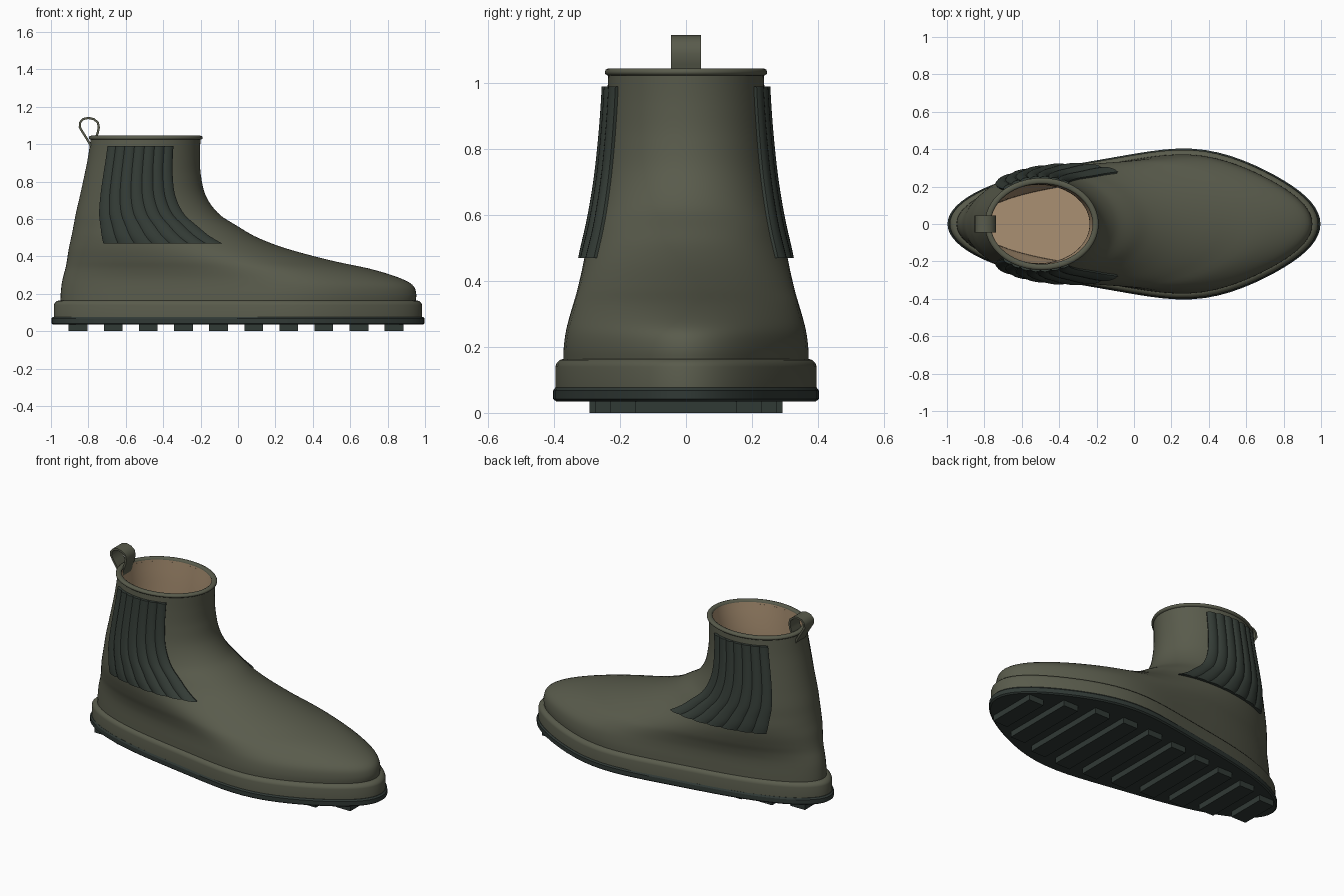
import bpy, bmesh, math

if "Cube" in bpy.data.objects:
    bpy.data.objects.remove(bpy.data.objects["Cube"])

# ---------- colours ----------
def material(name, rgb):
    m = bpy.data.materials.new(name)
    m.diffuse_color = (*rgb, 1)
    m.use_nodes = True
    m.node_tree.nodes["Principled BSDF"].inputs["Base Color"].default_value = m.diffuse_color
    return m

OLIVE = material("olive_rubber", (0.100, 0.105, 0.072))
DARK = material("dark_rubber", (0.030, 0.041, 0.036))
ELASTIC = material("elastic_green", (0.034, 0.045, 0.037))
TAN = material("tan_lining", (0.40, 0.28, 0.17))

# ---------- helpers ----------
def make(name, verts, faces, mat, angle=40):
    me = bpy.data.meshes.new(name)
    me.from_pydata(verts, [], faces)
    me.materials.append(mat)
    ob = bpy.data.objects.new(name, me)
    bpy.context.collection.objects.link(ob)
    bpy.ops.object.select_all(action='DESELECT')
    ob.select_set(True)
    bpy.context.view_layer.objects.active = ob
    bpy.ops.object.shade_smooth_by_angle(angle=math.radians(angle))
    return ob

def loft(name, rings, mat, start=False, end=False, angle=40):
    n = len(rings[0])
    faces = [(i*n + j, i*n + (j+1) % n, (i+1)*n + (j+1) % n, (i+1)*n + j)
             for i in range(len(rings) - 1) for j in range(n)]
    if start:
        faces.append(tuple(reversed(range(n))))
    if end:
        faces.append(tuple(range((len(rings)-1)*n, len(rings)*n)))
    return make(name, [p for r in rings for p in r], faces, mat, angle)

# Boot sections: height, heel x, front x, half width, amount of foot shape
ROWS = [(0.15, -0.95, 0.948, 0.380, 1), (0.20, -0.948, 0.953, 0.379, 1),
        (0.25, -0.943, 0.93, 0.372, 0.95), (0.29, -0.935, 0.85, 0.362, 0.85),
        (0.335, -0.923, 0.70, 0.349, 0.65), (0.375, -0.915, 0.51, 0.337, 0.45),
        (0.44, -0.905, 0.265, 0.319, 0.2), (0.50, -0.892, 0.105, 0.304, 0.05),
        (0.56, -0.88, 0.0, 0.289, 0), (0.625, -0.868, -0.10, 0.276, 0),
        (0.72, -0.846, -0.17, 0.261, 0), (0.83, -0.822, -0.198, 0.249, 0),
        (0.93, -0.802, -0.204, 0.241, 0), (1.04, -0.786, -0.20, 0.235, 0)]

def slope(i, k):
    a, b = ROWS[max(i-1, 0)], ROWS[min(i+1, len(ROWS)-1)]
    return (b[k] - a[k]) / (b[0] - a[0])

def section(z):
    i = 0
    while i < len(ROWS) - 2 and z > ROWS[i+1][0]:
        i += 1
    a, b = ROWS[i], ROWS[i+1]
    h = b[0] - a[0]
    t = (z - a[0]) / h
    return [(2*t**3 - 3*t*t + 1)*a[k] + (3*t*t - 2*t**3)*b[k]
            + h*((t**3 - 2*t*t + t)*slope(i, k) + (t**3 - t*t)*slope(i+1, k))
            for k in range(1, 5)]

def egg(c):
    # wide ball of the foot, narrow heel
    return 0.82 + 0.05*c + 0.2*math.exp(-((c - 0.4)/0.45)**2)

def boot_point(z, ang, d=0.0):
    back, front, w, foot = section(min(z, 1.04))
    c = math.cos(ang)
    shape = 1 + foot*(egg(c) - 1)
    return ((back + front)/2 + ((front - back)/2 + d)*c,
            (w + d)*math.sin(ang)*shape, z)

N = 80
ANG = [2*math.pi*j/N for j in range(N)]

def boot_ring(z, d=0.0):
    return [boot_point(z, a, d) for a in ANG]

def sole_ring(z, rx, ry):
    return [(rx*math.cos(a), ry*math.sin(a)*egg(math.cos(a)), z) for a in ANG]

# ---------- upper, lining and rim ----------
heights = [0.15 + 0.89*i/72 for i in range(73)]
loft("upper", [boot_ring(z) for z in heights], OLIVE, start=True, angle=60)
loft("lining", [boot_ring(z, -0.018 - 0.1*(1.04 - z))
                for z in [1.04 - 0.79*i/30 for i in range(31)]], TAN, end=True)
RIM = [(-0.02, 1.022), (0.004, 1.024), (0.010, 1.029), (0.011, 1.035), (0.008, 1.042),
       (0.0, 1.045), (-0.012, 1.045), (-0.019, 1.041), (-0.021, 1.033)]
loft("collar_rim", [boot_ring(z, d) for d, z in RIM], OLIVE, angle=60)

# ---------- sole ----------
loft("midsole", [sole_ring(*r) for r in
                 [(0.07, 0.985, 0.405), (0.14, 0.985, 0.405), (0.150, 0.981, 0.402),
                  (0.160, 0.970, 0.392), (0.164, 0.958, 0.382)]],
     OLIVE, True, True, 30)
loft("outsole", [sole_ring(*r) for r in
                 [(0.035, 0.988, 0.403), (0.042, 0.997, 0.412), (0.068, 0.997, 0.412),
                  (0.077, 0.988, 0.405)]],
     DARK, True, True, 30)

# ---------- tread bars ----------
for i in range(10):
    x = -0.855 + 0.1877*i
    half = 0.73*0.41*math.sqrt(1 - x*x)*egg(x)
    bm = bmesh.new()
    bmesh.ops.create_cube(bm, size=1)
    for v in bm.verts:
        v.co = (x + v.co.x*0.10, v.co.y*2*half, 0.02 + v.co.z*0.04)
    me = bpy.data.meshes.new("tread_bar")
    bm.to_mesh(me)
    bm.free()
    me.materials.append(DARK)
    bpy.context.collection.objects.link(bpy.data.objects.new("tread_bar", me))

# ---------- ribbed elastic side panels ----------
RIBS, PER = 7, 6
def elastic(side):
    cols, rows = RIBS*PER, 24
    a0, a1 = math.radians(60), math.radians(131)
    grid = []
    for i in range(-1, rows + 2):
        z = 0.47 + 0.52*min(max(i, 0), rows)/rows
        line = []
        for j in range(-1, cols + 2):
            jj = min(max(j, 0), cols)
            edge = i in (-1, rows + 1) or j in (-1, cols + 1)
            bump = abs(math.sin(math.pi*jj/PER))**0.6
            d = -0.008 if edge else 0.010 + 0.009*bump
            x, y, zz = boot_point(z, a0 + (a1 - a0)*jj/cols, d)
            line.append((x, side*y, zz))
        grid.append(line)
    w = cols + 3
    faces = [(i*w + j, i*w + j + 1, (i+1)*w + j + 1, (i+1)*w + j)
             for i in range(len(grid) - 1) for j in range(w - 1)]
    if side < 0:
        faces = [f[::-1] for f in faces]
    make("elastic_panel", [p for l in grid for p in l], faces, ELASTIC, 40)

for s in (1, -1):
    elastic(s)

# ---------- heel pull loop ----------
PATH = [(-0.785, 0.985), (-0.803, 1.02), (-0.828, 1.06), (-0.846, 1.09), (-0.845, 1.115),
        (-0.828, 1.134), (-0.80, 1.140), (-0.772, 1.134), (-0.75, 1.117), (-0.744, 1.09),
        (-0.75, 1.06), (-0.762, 1.03), (-0.772, 0.985)]
T, HW = 0.006, 0.045
strap = []
for i, (x, z) in enumerate(PATH):
    p, q = PATH[max(i-1, 0)], PATH[min(i+1, len(PATH)-1)]
    dx, dz = q[0] - p[0], q[1] - p[1]
    l = math.hypot(dx, dz)
    nx, nz = -dz/l*T, dx/l*T
    strap.append([(x + nx, -HW, z + nz), (x + nx, HW, z + nz),
                  (x - nx, HW, z - nz), (x - nx, -HW, z - nz)])
loop = loft("pull_loop", strap, OLIVE, True, True, 50)
bm = bmesh.new()
bm.from_mesh(loop.data)
bmesh.ops.recalc_face_normals(bm, faces=bm.faces)
bm.to_mesh(loop.data)
bm.free()
